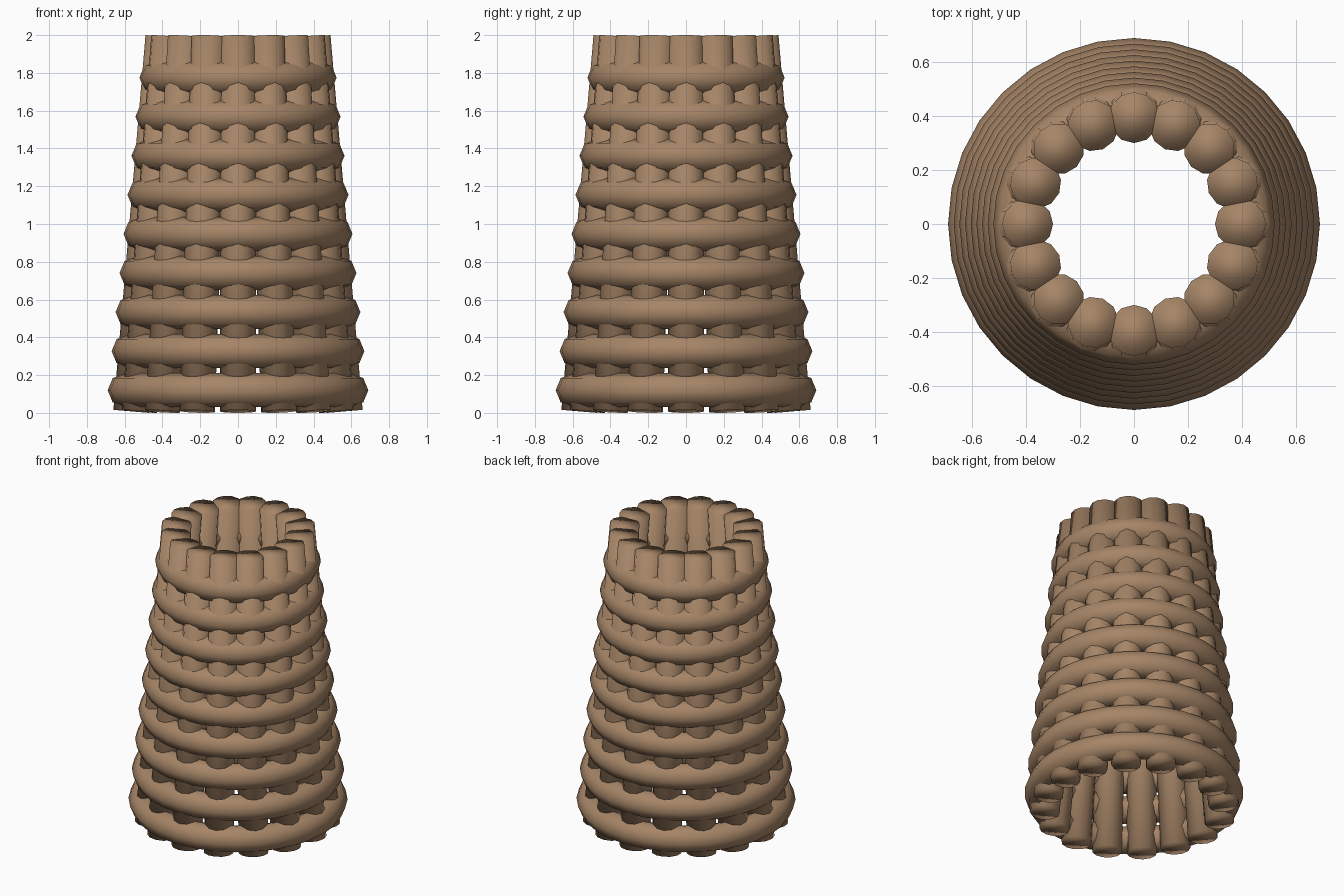
import bpy
from math import cos, sin, tau
from mathutils import Vector

cube = bpy.data.objects.get("Cube")
if cube:
    bpy.data.objects.remove(cube, do_unlink=True)

STAKES, RINGS = 16, 9
STAKE_RADIUS, RING_RADIUS = 0.095, 0.09

# Single wicker colour
COLOUR = (0.38, 0.235, 0.135, 1)
wicker = bpy.data.materials.new("wicker_brown")
wicker.use_nodes = True
wicker.diffuse_color = COLOUR
wicker.node_tree.nodes["Principled BSDF"].inputs["Base Color"].default_value = COLOUR


def finish(name):
    obj = bpy.context.object
    obj.name = name
    obj.data.materials.append(wicker)
    bpy.ops.object.shade_smooth()
    return obj


# Upright stakes leaning inwards towards the rim
for i in range(STAKES):
    a = tau * i / STAKES
    out = Vector((cos(a), sin(a), 0))
    foot = out * 0.565 + Vector((0, 0, 0.008))
    tip = out * 0.395 + Vector((0, 0, 1.992))
    axis = tip - foot
    bpy.ops.mesh.primitive_cylinder_add(
        vertices=12, radius=STAKE_RADIUS, depth=axis.length, location=(foot + tip) / 2)
    stake = finish(f"stake_{i + 1}")
    # Tilt in the radial plane, then turn to the stake's place
    lean = Vector((0, 0, 1)).rotation_difference(axis)
    turn = Vector((1, 0, 0)).rotation_difference(out) if i != STAKES // 2 else None
    stake.rotation_mode = 'QUATERNION'
    stake.rotation_quaternion = lean @ turn if turn else lean

# Horizontal hoops shrinking upwards
for i in range(RINGS):
    t = i / (RINGS - 1)
    bpy.ops.mesh.primitive_torus_add(
        major_segments=32, minor_segments=8, minor_radius=RING_RADIUS,
        major_radius=0.6 - 0.168 * t, location=(0, 0, 0.12 + 1.655 * t))
    finish(f"hoop_{i + 1}")
